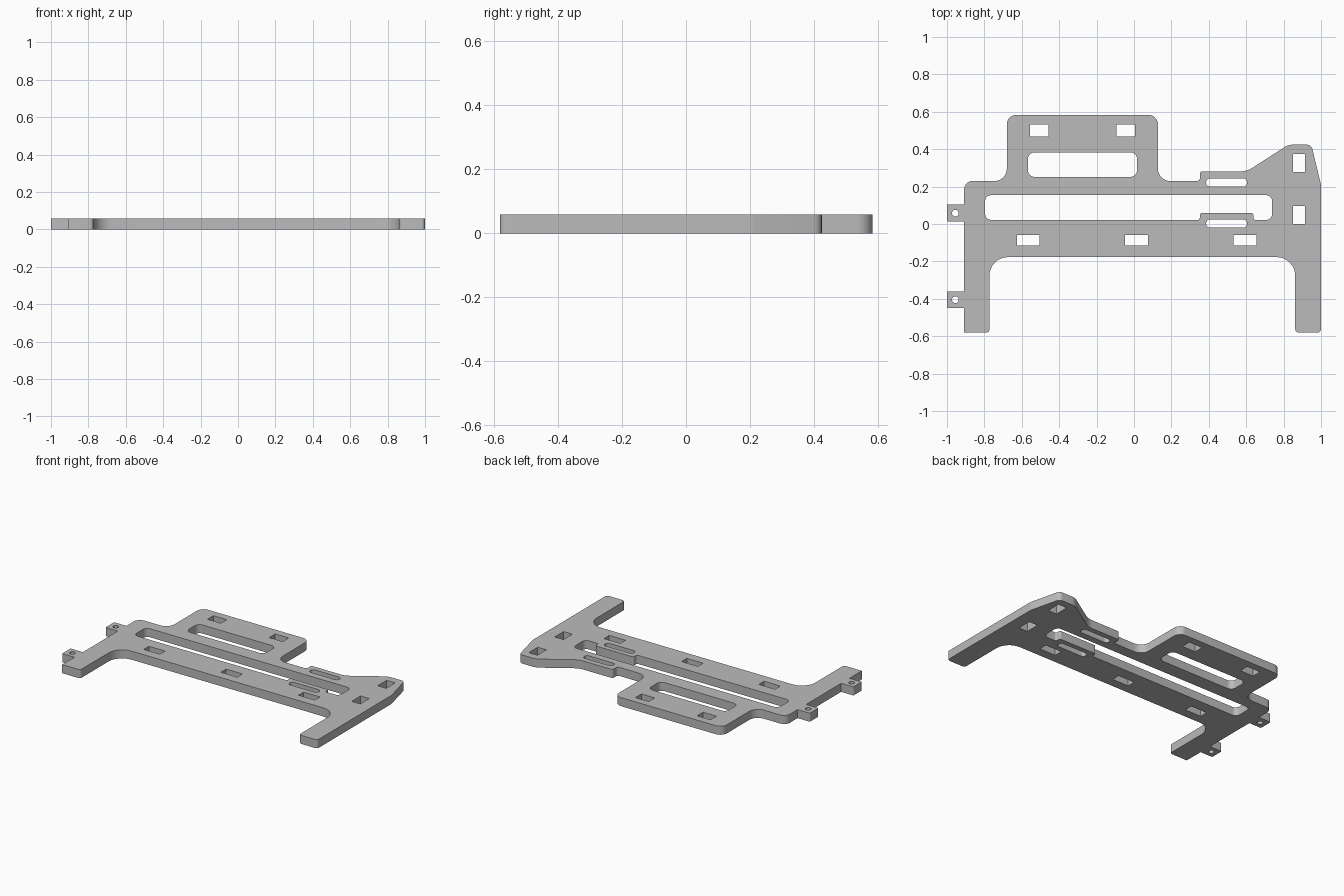
import bpy, bmesh, math
from mathutils import Vector

if "Cube" in bpy.data.objects:
    bpy.data.objects.remove(bpy.data.objects["Cube"])

THICK = 0.058
SEGS = 8


def rounded(corners):
    """Turn (x, y, radius) corners into a polyline with arcs."""
    out, n = [], len(corners)
    for i, (x, y, r) in enumerate(corners):
        p = Vector((x, y))
        if r == 0:
            out.append(p)
            continue
        u = (Vector(corners[i - 1][:2]) - p).normalized()
        v = (Vector(corners[(i + 1) % n][:2]) - p).normalized()
        half = math.acos(max(-1, min(1, u.dot(v)))) / 2
        c = p + (u + v).normalized() * (r / math.sin(half))
        t = r / math.tan(half)
        a, b = p + u * t - c, p + v * t - c
        a0 = math.atan2(a.y, a.x)
        d = (math.atan2(b.y, b.x) - a0 + math.pi) % (2 * math.pi) - math.pi
        for k in range(SEGS + 1):
            w = a0 + d * k / SEGS
            out.append(c + Vector((math.cos(w), math.sin(w))) * r)
    return out


def rect(x0, x1, y0, y1, r=0):
    return rounded([(x0, y0, r), (x1, y0, r), (x1, y1, r), (x0, y1, r)])


def circle(x, y, r, n=24):
    return [Vector((x + r * math.cos(2 * math.pi * k / n),
                    y + r * math.sin(2 * math.pi * k / n))) for k in range(n)]


# outer silhouette: legs, sloped shoulder, raised step, upper block, side tabs
L = -0.908
outline = [
    (L, -0.581, 0), (-0.773, -0.581, 0.018), (-0.773, -0.177, 0.1),
    (0.862, -0.177, 0.1), (0.862, -0.581, 0.02), (1, -0.581, 0.02),
    (1, 0.21, 0.06), (0.948, 0.424, 0.03), (0.825, 0.424, 0.08),
    (0.603, 0.281, 0.12), (0.352, 0.281, 0.012), (0.352, 0.23, 0.015),
    (0.128, 0.23, 0.065), (0.128, 0.583, 0.05), (-0.68, 0.583, 0.05),
    (-0.68, 0.23, 0.065), (L, 0.23, 0.045),
]
for top, bottom in ((0.105, 0.013), (-0.36, -0.45)):
    outline += [(L, top, 0), (-1, top, 0.006), (-1, bottom, 0.006), (L, bottom, 0)]
loops = [rounded(outline)]

# long slot with a raised lip on its lower edge
loops.append(rounded([
    (-0.796, 0.022, 0.032), (0.352, 0.022, 0.012), (0.352, 0.058, 0.01),
    (0.638, 0.058, 0.01), (0.638, 0.022, 0.012), (0.739, 0.022, 0.032),
    (0.739, 0.154, 0.032), (-0.796, 0.154, 0.032)]))
# upper window and small rounded slots
loops.append(rect(-0.567, 0.016, 0.252, 0.383, 0.035))
for y in (0.222, 0.002):
    loops.append(rect(0.386, 0.604, y - 0.022, y + 0.022, 0.02))
# rectangular mounting holes
for x in (-0.506, -0.044):
    loops.append(rect(x - 0.05, x + 0.05, 0.468, 0.532))
for x in (-0.565, 0.013, 0.593):
    loops.append(rect(x - 0.061, x + 0.061, -0.114, -0.058))
for y in (0.325, 0.048):
    loops.append(rect(0.85, 0.915, y - 0.048, y + 0.048))
# screw holes in the tabs
for y in (0.058, -0.405):
    loops.append(circle(-0.955, y, 0.018))

# extruded flat curve becomes the plate
curve = bpy.data.curves.new("mounting_plate", 'CURVE')
curve.dimensions = '2D'
curve.fill_mode = 'BOTH'
curve.extrude = THICK / 2
for pts in loops:
    s = curve.splines.new('POLY')
    s.points.add(len(pts) - 1)
    for sp, p in zip(s.points, pts):
        sp.co = (p.x, p.y, 0, 1)
    s.use_cyclic_u = True
plate = bpy.data.objects.new("mounting_plate", curve)
bpy.context.collection.objects.link(plate)
bpy.context.view_layer.objects.active = plate
plate.select_set(True)
bpy.ops.object.convert(target='MESH')
plate = bpy.context.object

# weld the caps to the walls and rest the plate on the ground
bm = bmesh.new()
bm.from_mesh(plate.data)
bmesh.ops.remove_doubles(bm, verts=bm.verts, dist=0.0002)
bmesh.ops.translate(bm, verts=bm.verts, vec=(0, 0, THICK / 2))
bmesh.ops.recalc_face_normals(bm, faces=bm.faces)
bm.to_mesh(plate.data)
bm.free()

grey = bpy.data.materials.new("plain grey")
grey.diffuse_color = (0.5, 0.5, 0.5, 1)
grey.use_nodes = True
grey.node_tree.nodes["Principled BSDF"].inputs["Base Color"].default_value = grey.diffuse_color
plate.data.materials.clear()
plate.data.materials.append(grey)
bpy.ops.object.shade_smooth_by_angle(angle=math.radians(30))
